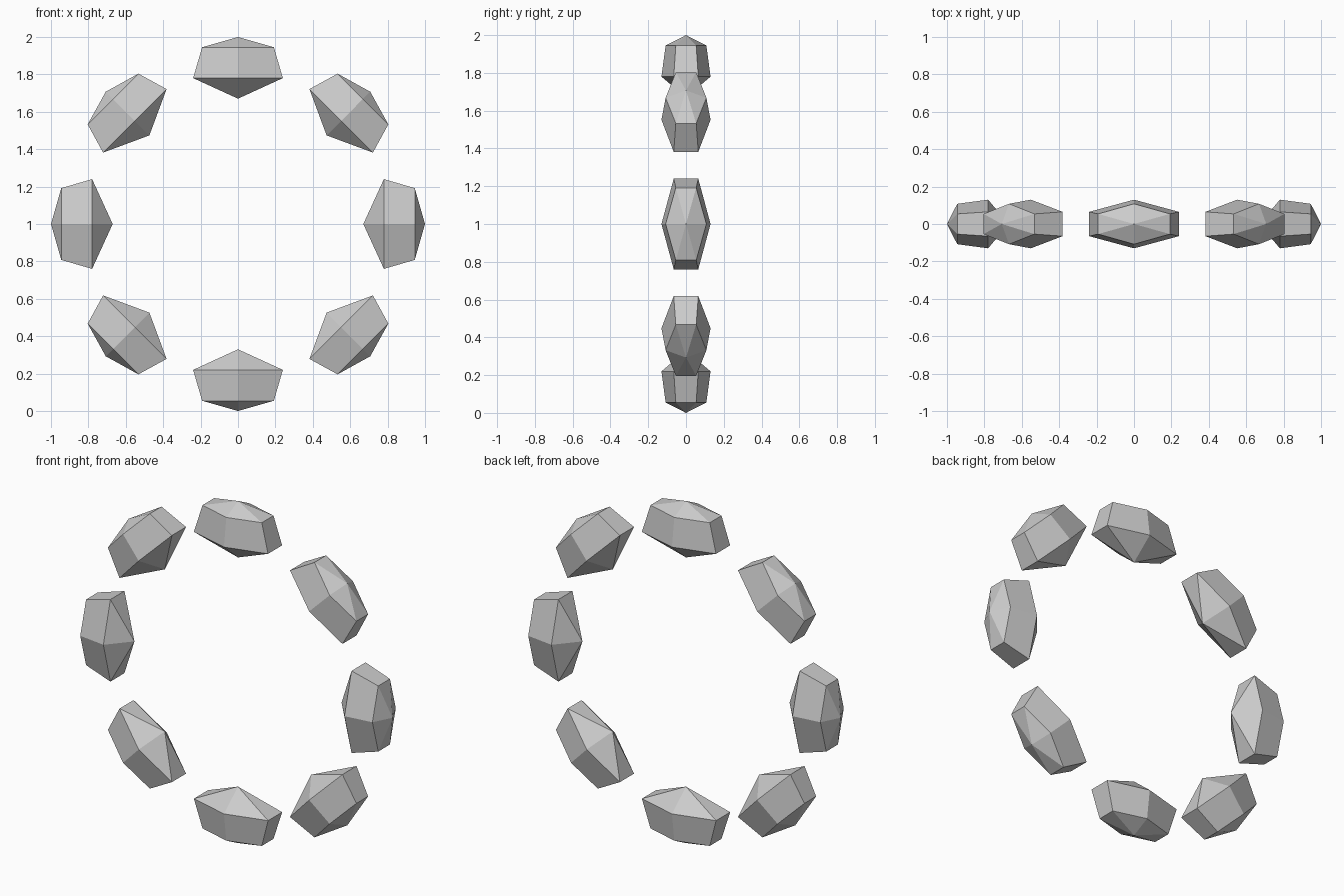
import bpy, bmesh
from math import cos, sin, pi
from mathutils import Matrix

if "Cube" in bpy.data.objects:
    bpy.data.objects.remove(bpy.data.objects["Cube"])

COUNT = 8
SIDES = 6
WIDE, DEEP = 0.277, 0.13          # half sizes of the girdle hexagon
OUTER_TIP, INNER_TIP = 1.0, 0.67  # distances from the ring centre
LEVELS = [(0.78, 1.0), (0.945, 0.8)]  # (distance, scale along the ring)
DEPTH_SCALE = [1.0, 0.83]


# One faceted gem, pointing outward along +z
def gem_mesh():
    bm = bmesh.new()
    rings = []
    for (r, s), d in zip(LEVELS, DEPTH_SCALE):
        rings.append([bm.verts.new((WIDE * s * cos(a), DEEP * d * sin(a), r))
                      for a in (pi / 2 + 2 * pi * i / SIDES for i in range(SIDES))])
    inner = bm.verts.new((0, 0, INNER_TIP))
    outer = bm.verts.new((0, 0, OUTER_TIP))
    girdle, crown = rings
    for i in range(SIDES):
        j = (i + 1) % SIDES
        bm.faces.new((girdle[i], girdle[j], crown[j], crown[i]))
        bm.faces.new((inner, girdle[j], girdle[i]))
        bm.faces.new((crown[i], crown[j], outer))
    bmesh.ops.recalc_face_normals(bm, faces=bm.faces)
    mesh = bpy.data.meshes.new("gem")
    bm.to_mesh(mesh)
    bm.free()
    return mesh


# Ring of gems around the centre at z = 1
mesh = gem_mesh()
for k in range(COUNT):
    gem = bpy.data.objects.new(f"gem_{k + 1}", mesh)
    gem.matrix_world = (Matrix.Translation((0, 0, 1))
                        @ Matrix.Rotation(2 * pi * k / COUNT, 4, 'Y'))
    bpy.context.collection.objects.link(gem)
